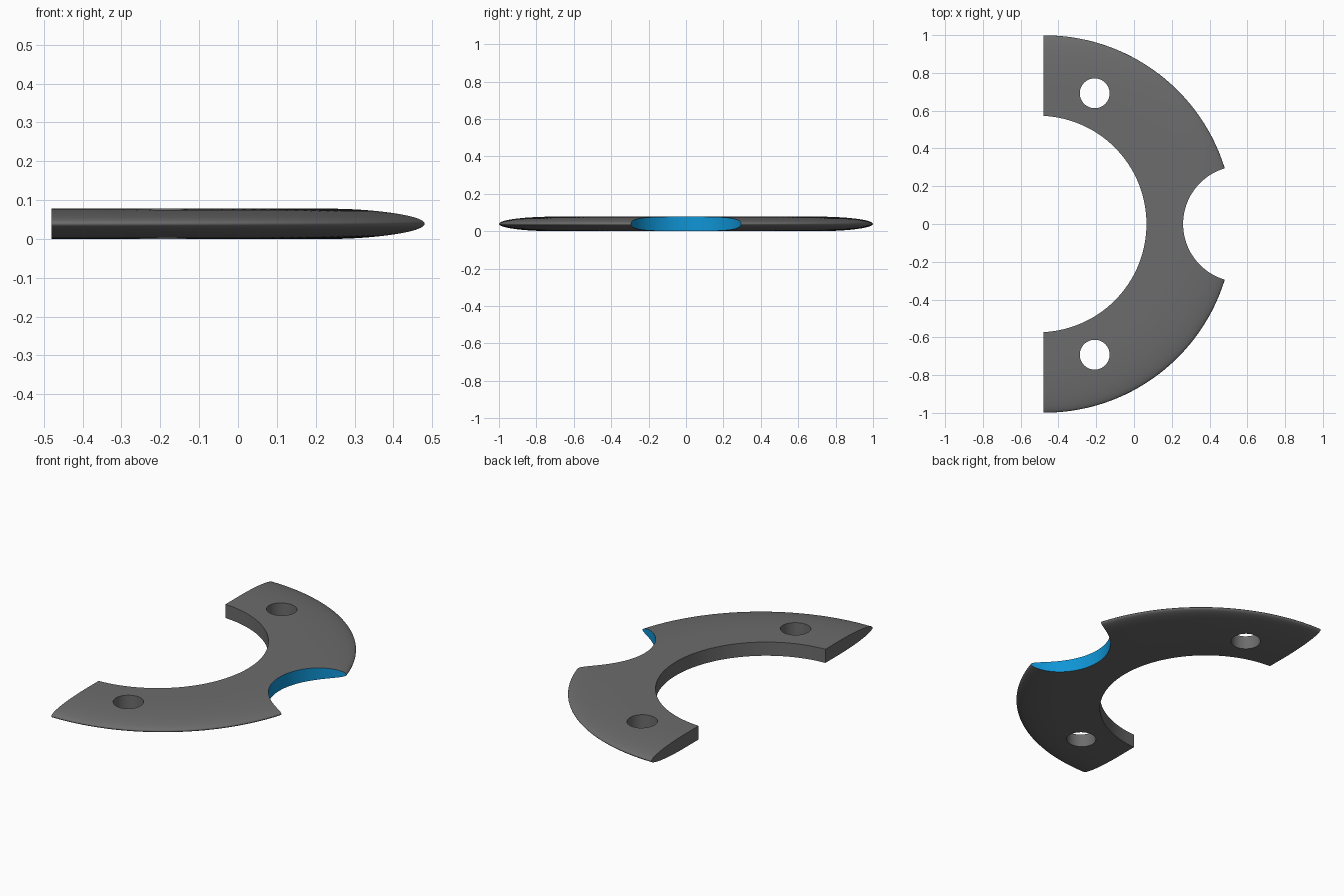
import bpy, bmesh, math

if "Cube" in bpy.data.objects:
    bpy.data.objects.remove(bpy.data.objects["Cube"])

H = 0.078                      # plate thickness
CX, R, RIM = -0.474, 0.999, 0.30   # outer disc centre, radius, rounded rim width
NX, NR = 0.567, 0.307          # notch centre and radius


def material(name, rgb):
    m = bpy.data.materials.new(name)
    m.diffuse_color = (*rgb, 1)
    m.use_nodes = True
    m.node_tree.nodes["Principled BSDF"].inputs["Base Color"].default_value = m.diffuse_color
    return m


def cutter_object(name, mesh_fill):
    bm = bmesh.new()
    mesh_fill(bm)
    me = bpy.data.meshes.new(name)
    bm.to_mesh(me)
    bm.free()
    ob = bpy.data.objects.new(name, me)
    bpy.context.collection.objects.link(ob)
    ob.hide_render = True
    ob.hide_set(True)
    return ob


def cylinder(name, x, y, r, seg):
    ob = cutter_object(name, lambda bm: bmesh.ops.create_cone(
        bm, cap_ends=True, segments=seg, radius1=r, radius2=r, depth=0.5))
    ob.location = (x, y, H / 2)
    return ob


# Disc with an elliptically rounded rim, revolved from a half profile
bm = bmesh.new()
N = 24
points = [(0, 0)]
for i in range(-N, N + 1):
    t = math.pi / 2 * i / N
    points.append((R - RIM + RIM * math.cos(t), H / 2 + H / 2 * math.sin(t)))
points.append((0, H))
verts = [bm.verts.new((x, 0, z)) for x, z in points]
edges = [bm.edges.new(pair) for pair in zip(verts, verts[1:])]
bmesh.ops.spin(bm, geom=verts + edges, cent=(0, 0, 0), axis=(0, 0, 1),
               angle=2 * math.pi, steps=144, use_duplicate=False)
bmesh.ops.remove_doubles(bm, verts=bm.verts, dist=1e-5)
bmesh.ops.recalc_face_normals(bm, faces=bm.faces)
bmesh.ops.translate(bm, verts=bm.verts, vec=(CX, 0, 0))
mesh = bpy.data.meshes.new("plate")
bm.to_mesh(mesh)
bm.free()
plate = bpy.data.objects.new("curved_plate", mesh)
bpy.context.collection.objects.link(plate)

# Inner curve, side notch, bolt holes and the straight cut at the ends
cutters = [cylinder("inner_cutter", -0.507, 0, 0.573, 128),
           cylinder("notch_cutter", NX, 0, NR, 96)]
for side in (1, -1):
    cutters.append(cylinder("hole_cutter", -0.208, side * 0.692, 0.079, 48))
box = cutter_object("end_cutter", lambda bm: bmesh.ops.create_cube(bm, size=3))
box.location = (-0.48 - 1.5, 0, 0)
cutters.append(box)
for c in cutters:
    mod = plate.modifiers.new(c.name, 'BOOLEAN')
    mod.operation = 'DIFFERENCE'
    mod.solver = 'EXACT'
    mod.object = c

# Apply the cuts and remove the helpers
bpy.context.view_layer.update()
result = bpy.data.meshes.new_from_object(
    plate.evaluated_get(bpy.context.evaluated_depsgraph_get()))
plate.modifiers.clear()
plate.data = result
for c in cutters:
    bpy.data.objects.remove(c)

# Grey body, blue notch wall
result.materials.clear()
result.materials.append(material("dark_grey", (0.15, 0.15, 0.15)))
result.materials.append(material("blue", (0.005, 0.30, 0.67)))
for f in result.polygons:
    wall = all(abs(math.hypot(result.vertices[v].co.x - NX,
                              result.vertices[v].co.y) - NR) < 0.002
               for v in f.vertices)
    f.material_index = 1 if wall and abs(f.normal.z) < 0.1 else 0

bpy.ops.object.select_all(action='DESELECT')
plate.select_set(True)
bpy.context.view_layer.objects.active = plate
bpy.ops.object.shade_smooth_by_angle(angle=math.radians(32))
